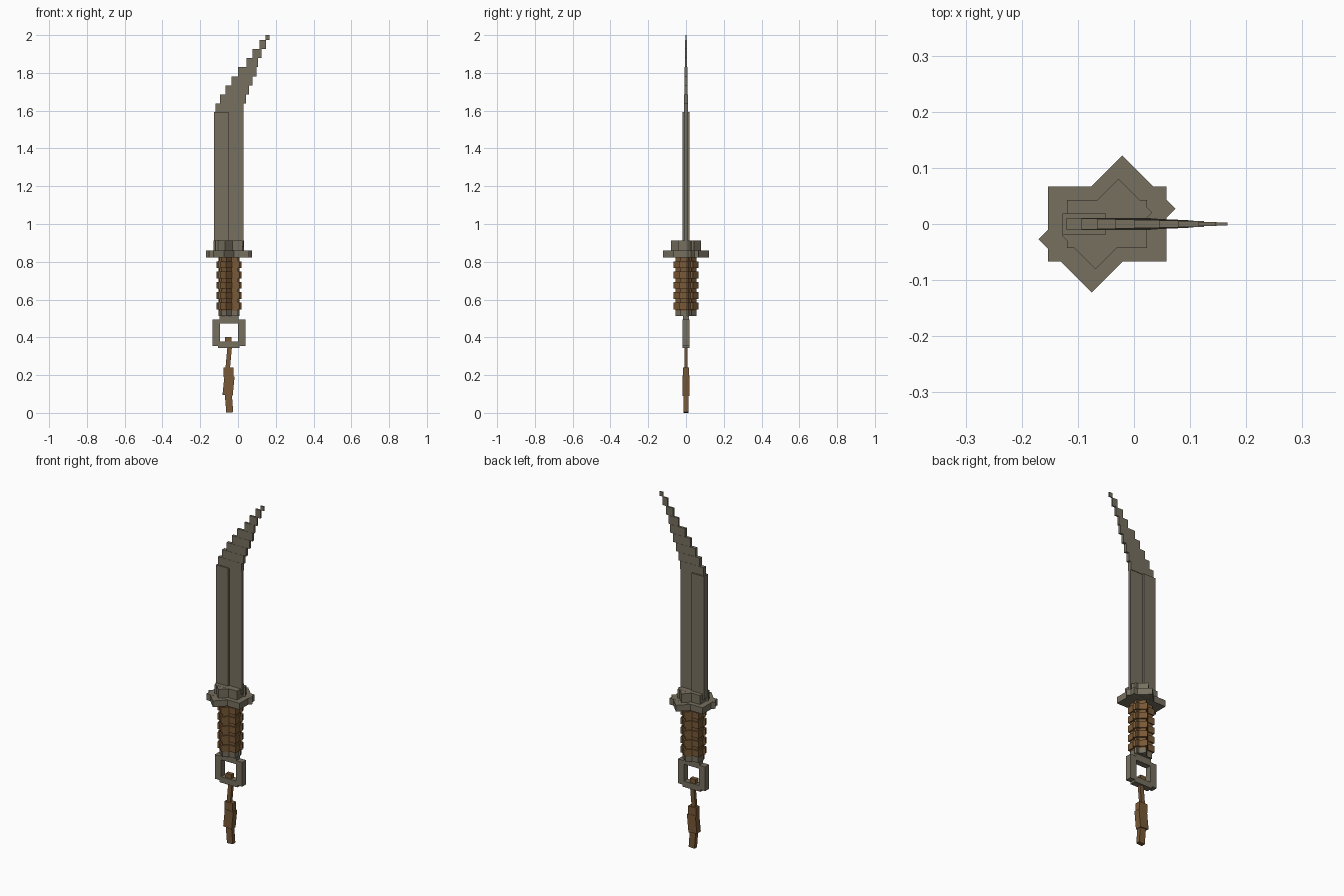
import bpy, bmesh, math
from mathutils import Matrix

cube = bpy.data.objects.get("Cube")
if cube:
    bpy.data.objects.remove(cube, do_unlink=True)

AXIS = -0.048  # x of the handle's centre line


def material(name, rgb):
    mat = bpy.data.materials.new(name)
    mat.use_nodes = True
    mat.diffuse_color = (*rgb, 1)
    mat.node_tree.nodes["Principled BSDF"].inputs["Base Color"].default_value = (*rgb, 1)
    return mat


steel = material("weathered steel", (0.185, 0.163, 0.118))
leather = material("brown leather", (0.19, 0.1, 0.038))


def add_box(bm, centre, size, tilt=0, turn=0):
    matrix = (Matrix.Translation(centre) @ Matrix.Rotation(turn, 4, 'Z')
              @ Matrix.Rotation(tilt, 4, 'Y') @ Matrix.Diagonal((*size, 1)))
    bmesh.ops.create_cube(bm, size=1, matrix=matrix)


def finish(name, bm, mat):
    mesh = bpy.data.meshes.new(name)
    bm.to_mesh(mesh)
    bm.free()
    mesh.materials.append(mat)
    obj = bpy.data.objects.new(name, mesh)
    bpy.context.collection.objects.link(obj)
    return obj


def block(name, mat, x0, x1, z0, z1, half, tilt=0):
    bm = bmesh.new()
    add_box(bm, ((x0 + x1) / 2, 0, (z0 + z1) / 2), (x1 - x0, 2 * half, z1 - z0), tilt)
    return finish(name, bm, mat)


def star(name, mat, length, width, z0, z1):
    """Two crossed slabs, one turned by an eighth, forming a faceted star."""
    bm = bmesh.new()
    for turn, trim in ((0, 0), (math.pi / 4, 0.001)):
        add_box(bm, (AXIS, 0, (z0 + z1) / 2), (length, width, z1 - z0 - trim), turn=turn)
    return finish(name, bm, mat)


# Blade: thick spine, thinner cutting side
block("blade_spine", steel, -0.127, -0.05, 0.88, 1.592, 0.019)
block("blade_edge", steel, -0.06, 0.03, 0.88, 1.6, 0.008)

# Stepped curved tip, thinning upwards
steps = [(-0.12, 0.03), (-0.094, 0.042), (-0.066, 0.058), (-0.034, 0.078), (0, 0.097),
         (0.045, 0.106), (0.078, 0.125), (0.115, 0.147), (0.145, 0.167)]
bottom = 1.59
for i, (x0, x1) in enumerate(steps):
    top = min(bottom + 0.048, 2.0) if i < len(steps) - 1 else 2.0
    block(f"blade_tip_step_{i + 1}", steel, x0, x1, bottom, top, 0.011 - 0.001 * i)
    bottom = top

# Guard and collar
star("guard", steel, 0.211, 0.134, 0.823, 0.86)
star("blade_collar", steel, 0.143, 0.085, 0.86, 0.912)

# Grip with five wrapped rings
star("grip_core", leather, 0.098, 0.06, 0.54, 0.823)
for i in range(5):
    low = 0.548 + 0.0545 * i
    star(f"grip_ring_{i + 1}", leather, 0.114, 0.073, low, low + 0.037)
star("pommel", steel, 0.097, 0.06, 0.512, 0.545)

# Square lanyard ring
block("ring_neck", steel, -0.098, 0.002, 0.474, 0.513, 0.017)
for side, name in ((-1, "right"), (1, "left")):
    inner, outer = AXIS + side * 0.048, AXIS + side * 0.087
    block(f"ring_{name}_side", steel, min(inner, outer), max(inner, outer), 0.355, 0.495, 0.018)
block("ring_bottom", steel, -0.105, 0.009, 0.343, 0.377, 0.018)

# Hanging leather strap and tassel
block("strap_loop", leather, -0.07, -0.034, 0.37, 0.402, 0.012)
block("strap", leather, -0.061, -0.037, 0.23, 0.36, 0.009, 0.09)
block("tassel_cap", leather, -0.076, -0.024, 0.19, 0.24, 0.016)
block("tassel_body", leather, -0.077, -0.023, 0.092, 0.195, 0.018, 0.1)
block("tassel_end", leather, -0.066, -0.029, 0.002, 0.1, 0.012, -0.08)
